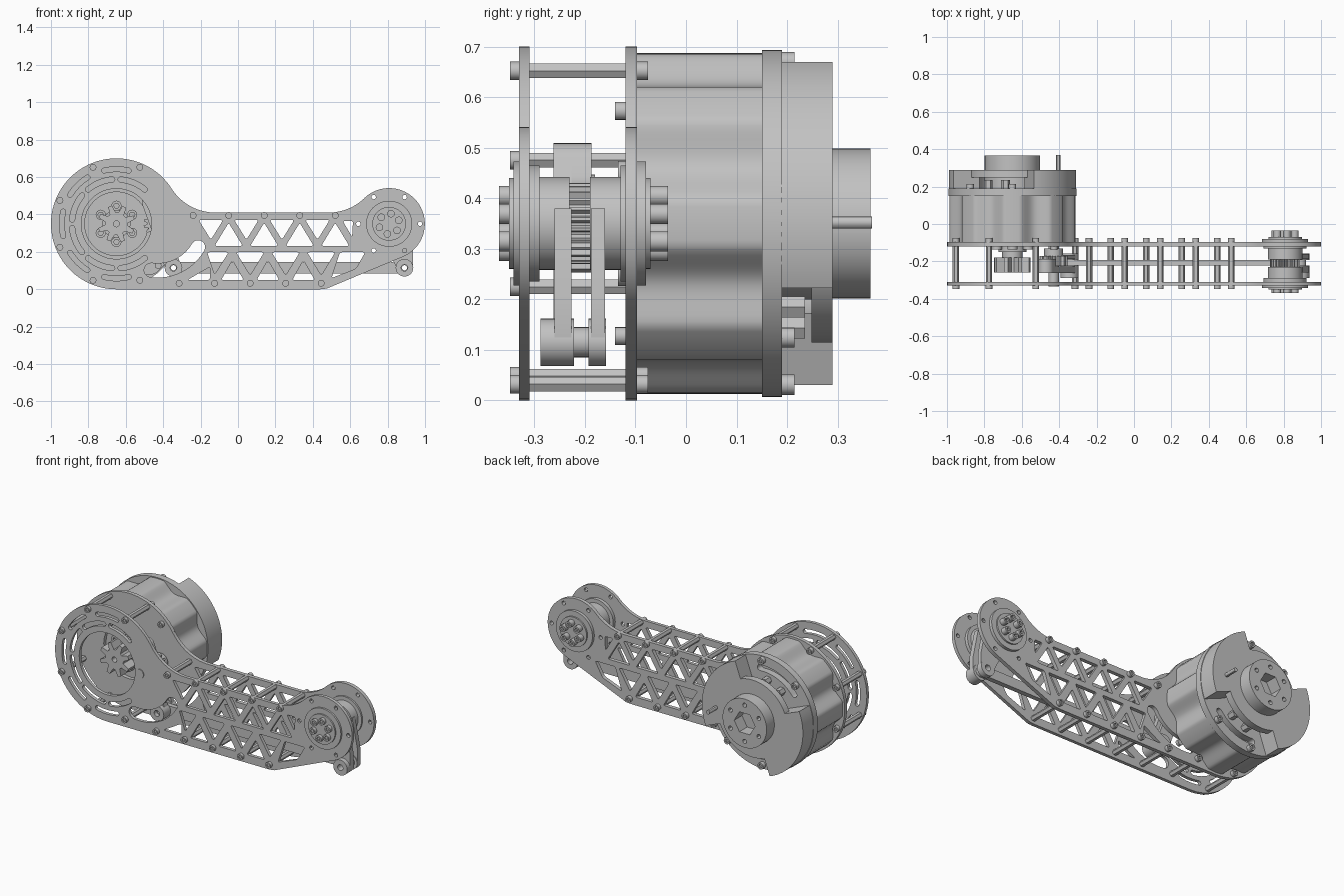
import bpy
from math import sin, cos, pi, radians, degrees, atan2
from mathutils import Vector

cube = bpy.data.objects.get("Cube")
if cube:
    bpy.data.objects.remove(cube, do_unlink=True)

metal = bpy.data.materials.new("grey metal")
metal.use_nodes = True
GREY = (0.54, 0.54, 0.54, 1)
metal.diffuse_color = GREY
metal.node_tree.nodes["Principled BSDF"].inputs["Base Color"].default_value = GREY

MOTOR = (-0.65, 0.35)
CRANK = (-0.43, 0.35)
KNEE = (0.808, 0.35)
CRANK_PIN = (-0.345, 0.115)
KNEE_PIN = (0.89, 0.115)


# Outline helpers, all in the x-z plane
def polar(c, r, deg):
    return (c[0] + r * cos(radians(deg)), c[1] + r * sin(radians(deg)))


def arc(c, r, a0, a1, n=16):
    return [polar(c, r, a0 + (a1 - a0) * i / n) for i in range(n + 1)]


def circle(c, r, n=32):
    return arc(c, r, 0, 360, n)[:-1]


def ring_of(c, r, n, start=0):
    return [polar(c, r, start + 360 * i / n) for i in range(n)]


def slot(c, r, w, a0, a1):
    return (arc(c, r + w / 2, a0, a1, 12)
            + arc(polar(c, r, a1), w / 2, a1, a1 + 180, 8)[1:-1]
            + arc(c, r - w / 2, a1, a0, 12)
            + arc(polar(c, r, a0), w / 2, a0 + 180, a0 + 360, 8)[1:-1])


def rounded(points, size=0.012):
    out = []
    pts = [Vector(p) for p in points]
    for i, p in enumerate(pts):
        a = p + (pts[i - 1] - p).normalized() * size
        b = p + (pts[(i + 1) % len(pts)] - p).normalized() * size
        out += [tuple(a * (1 - t) ** 2 + p * 2 * t * (1 - t) + b * t * t) for t in (0, 0.33, 0.67, 1)]
    return out


def bar(p, q, r):
    a = degrees(atan2(q[1] - p[1], q[0] - p[0]))
    return arc(q, r, a - 90, a + 90, 12) + arc(p, r, a + 90, a + 270, 12)


def prism(name, y0, y1, *loops):
    """Extrude an outline, with any further loops as holes, from y0 to y1."""
    curve = bpy.data.curves.new(name, 'CURVE')
    curve.dimensions = '2D'
    curve.fill_mode = 'BOTH'
    curve.extrude = abs(y1 - y0) / 2
    for loop in loops:
        s = curve.splines.new('POLY')
        s.points.add(len(loop) - 1)
        for pt, co in zip(s.points, loop):
            pt.co = (co[0], co[1], 0, 1)
        s.use_cyclic_u = True
    ob = bpy.data.objects.new(name, curve)
    bpy.context.collection.objects.link(ob)
    ob.rotation_euler = (pi / 2, 0, 0)
    ob.location.y = (y0 + y1) / 2
    bpy.ops.object.select_all(action='DESELECT')
    ob.select_set(True)
    bpy.context.view_layer.objects.active = ob
    bpy.ops.object.convert(target='MESH')
    ob = bpy.context.object
    ob.data.materials.clear()
    ob.data.materials.append(metal)
    bpy.ops.object.shade_smooth_by_angle(angle=radians(30))


def disc(name, c, r, y0, y1, n=32):
    prism(name, y0, y1, circle(c, r, n))


def socket_screw(name, c, r, y_base, y_head):
    tip = y_head + (y_base - y_head) * 0.4
    prism(name, tip, y_head, circle(c, r, 16), circle(c, r * 0.55, 6))
    disc(name + "_base", c, r, y_base, tip, 16)


# Side plates: drum, arm and knee in one outline
outline = (arc(KNEE, 0.191, -66.8, 133.7, 40)
           + arc((0.483, 0.69), 0.28, -46.3, -90)
           + arc((-0.12, 0.69), 0.28, -90, -147.3)
           + arc(MOTOR, 0.35, 32.7, 270, 60)
           + [(0.44, 0), (0.475, 0.004)])
top_bolts = [(-0.24 + 0.19 * i, 0.395) for i in range(5)]
low_bolts = [(-0.315 + 0.19 * i, 0.032) for i in range(5)]
drum_bolts = ring_of(MOTOR, 0.327, 8, 22.5)[1:7]

truss = []
for x, _ in top_bolts[1:]:
    truss.append([(x, 0.355), (x - 0.075, 0.232), (x + 0.075, 0.232)])
    truss.append([(x - 0.16, 0.37), (x - 0.095, 0.265), (x - 0.03, 0.37)])
for x, _ in low_bolts[2:]:
    truss.append([(x, 0.075), (x + 0.075, 0.198), (x - 0.075, 0.198)])
    truss.append([(x - 0.095, 0.155), (x - 0.155, 0.05), (x - 0.035, 0.05)])
truss += [[(-0.125, 0.08), (-0.05, 0.198), (-0.165, 0.198)],
          [(-0.27, 0.05), (-0.15, 0.05), (-0.15, 0.12)],
          [(0.56, 0.365), (0.615, 0.365), (0.61, 0.28)],
          [(0.545, 0.198), (0.68, 0.198), (0.63, 0.11), (0.50, 0.06)]]
holes = [rounded(t) for t in truss]
holes.append(slot(CRANK, 0.25, 0.075, -98, -30))
holes += [circle(p, 0.012, 12) for p in ring_of(KNEE, 0.165, 6)]

vents = [slot(MOTOR, 0.292, 0.026, a - 13, a + 13) for a in range(90, 271, 45)]
vents += [slot(MOTOR, 0.238, 0.028, 67.5 + 45 * i - 17, 67.5 + 45 * i + 17) for i in range(6)]
prism("front_plate", -0.33, -0.31, outline, *holes, *vents, circle(MOTOR, 0.188, 48), circle(CRANK, 0.014, 16))
prism("back_plate", -0.12, -0.097, outline, *holes, circle(MOTOR, 0.17, 48))

# Hex standoffs with a screw at each end
for p in top_bolts + low_bolts + drum_bolts:
    disc("standoff", p, 0.017, -0.31, -0.12, 6)
    socket_screw("front_screw", p, 0.018, -0.33, -0.348)
    socket_screw("back_screw", p, 0.018, -0.097, -0.075)

# Motor housing, lobed around the rear screws
profile = []
for i in range(192):
    a = i * 360 / 192
    wave = 0.5 + 0.5 * cos(radians(a * 8))
    profile.append(polar(MOTOR, 0.298 + 0.039 * min(1, 1.4 * wave), a))
prism("motor_housing", -0.097, 0.15, profile)
prism("motor_rear_flange", 0.15, 0.19, circle(MOTOR, 0.343, 96),
      *[slot(MOTOR, 0.268, 0.036, a - 28, a + 28) for a in (114, 294)])
for p in ring_of(MOTOR, 0.319, 8):
    socket_screw("flange_screw", p, 0.02, 0.19, 0.215)
for a in (45, -45):
    socket_screw("mount_screw", polar(MOTOR, 0.315, a), 0.018, -0.12, -0.14)

# Output cap: two opposite sectors joined by a disc, with a hex-bored hub
for start in (-22, 158):
    prism("output_sector", 0.19, 0.29, arc(MOTOR, 0.34, start, start + 92, 32)
          + arc(MOTOR, 0.19, start + 92, start, 24))
disc("output_disc", MOTOR, 0.235, 0.248, 0.29, 64)
disc("output_core", MOTOR, 0.15, 0.19, 0.248, 48)
prism("output_hub", 0.29, 0.365, circle(MOTOR, 0.148, 64), circle(MOTOR, 0.07, 6),
      *[circle(p, 0.013, 12) for p in ring_of(MOTOR, 0.11, 6, 30)])
for a in (100, 128, 280, 308):
    disc("inner_screw", polar(MOTOR, 0.21, a), 0.024, 0.19, 0.235, 6)
disc("stop_pin", (-0.405, 0.352), 0.012, 0.19, 0.368, 12)


# Drive gears
def gear(name, c, r_out, r_root, teeth, y0, y1, bore):
    pts = []
    for i in range(teeth):
        for r, f in ((r_root, 0.08), (r_out, 0.3), (r_out, 0.58), (r_root, 0.8)):
            pts.append(polar(c, r, (i + f) * 360 / teeth))
    prism(name, y0, y1, pts, circle(c, bore, 20))


gear("motor_gear", MOTOR, 0.1, 0.06, 8, -0.26, -0.18, 0.016)
disc("motor_shaft", MOTOR, 0.055, -0.18, -0.097)
disc("motor_boss", MOTOR, 0.075, -0.15, -0.097)
for p in ring_of(MOTOR, 0.097, 6, 30):
    socket_screw("boss_screw", p, 0.027, -0.097, -0.135)
gear("crank_gear", CRANK, 0.075, 0.055, 14, -0.225, -0.17, 0.016)
disc("crank_shaft", CRANK, 0.028, -0.335, -0.1)
disc("crank_collar", CRANK, 0.05, -0.17, -0.13)

# Crank, push rod and knee lever form a parallelogram
crank_top = (-0.472, 0.467)
prism("crank_arm_front", -0.262, -0.227, bar(crank_top, CRANK_PIN, 0.042), circle(CRANK_PIN, 0.014, 16))
prism("crank_upper_block", -0.227, -0.187, bar(crank_top, (-0.458, 0.43), 0.042))
prism("crank_arm_back", -0.188, -0.165, bar(CRANK, CRANK_PIN, 0.042), circle(CRANK_PIN, 0.014, 16))
prism("push_rod", -0.222, -0.193, bar(CRANK_PIN, KNEE_PIN, 0.03),
      circle(CRANK_PIN, 0.014, 16), circle(KNEE_PIN, 0.014, 16))
for c in (CRANK_PIN, KNEE_PIN):
    for y0, y1 in ((-0.288, -0.222), (-0.193, -0.158)):
        prism("pin_bushing", y0, y1, circle(c, 0.047), circle(c, 0.018, 16))
lever = [(0.73, 0.35), (0.86, 0.09)] + arc(KNEE_PIN, 0.046, -140, 0, 12) + [(0.936, 0.2), (0.9, 0.38)]
for y0, y1 in ((-0.26, -0.227), (-0.188, -0.16)):
    prism("knee_lever", y0, y1, lever, circle(KNEE_PIN, 0.018, 16))

# Knee hub, mirrored about the middle of the arm
MID = -0.21
gear("knee_spindle", KNEE, 0.08, 0.07, 24, MID - 0.03, MID + 0.03, 0.02)
for side, nut_end in ((-1, 0.16), (1, 0.174)):
    for name, r, a, b in (("knee_drum", 0.092, 0.02, 0.1), ("inner_flange", 0.115, 0.08, 0.1),
                          ("outer_flange", 0.123, 0.1, 0.131), ("end_cap", 0.09, 0.131, 0.14)):
        disc(name, KNEE, r, MID + side * a, MID + side * b, 48)
    for p in ring_of(KNEE, 0.055, 6, 20):
        socket_screw("hub_screw", p, 0.02, MID + side * 0.14, MID + side * nut_end)
